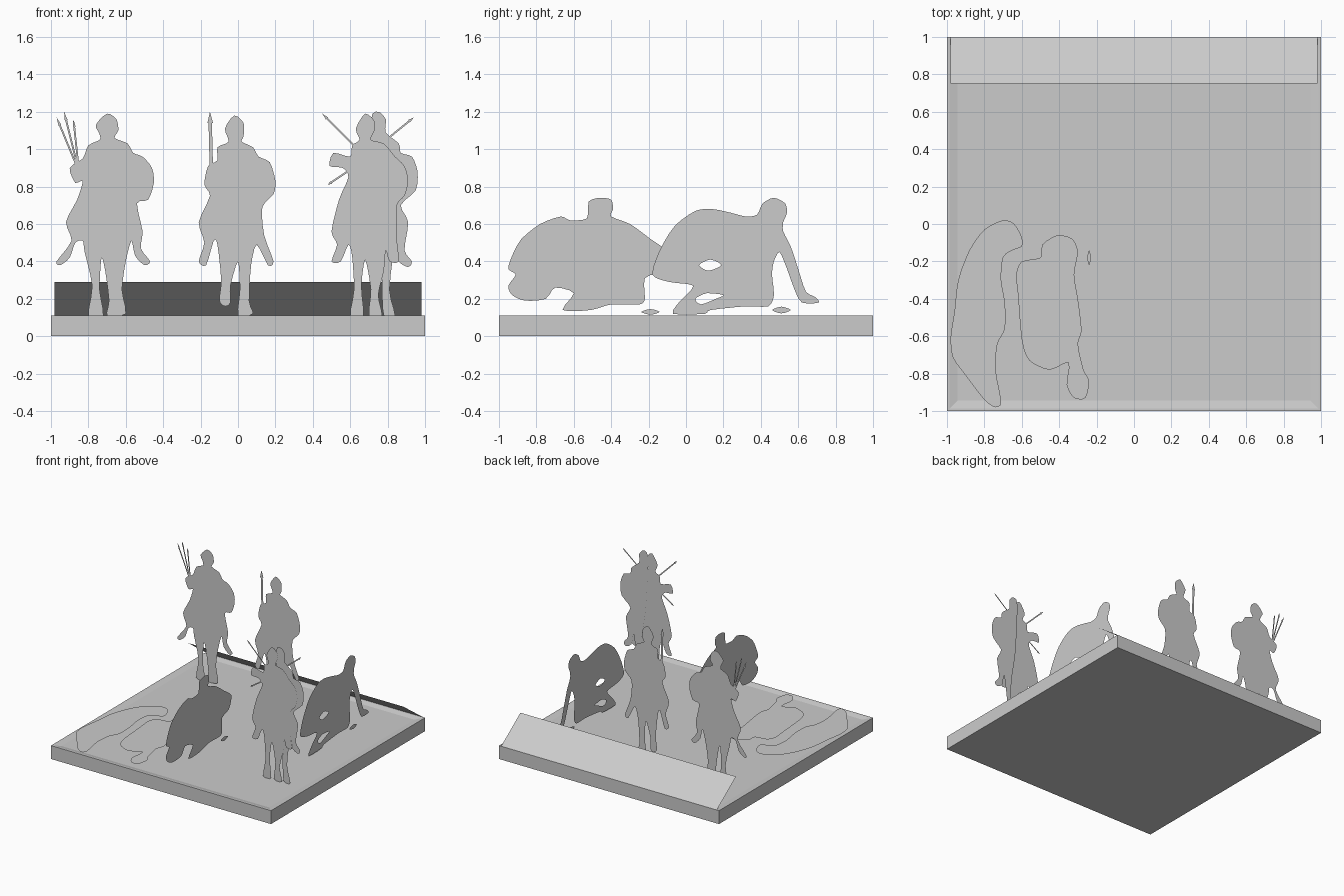
import bpy
import bmesh
from mathutils import Vector
from mathutils.geometry import tessellate_polygon

cube = bpy.data.objects.get("Cube")
if cube:
    bpy.data.objects.remove(cube, do_unlink=True)

STONE = (0.6, 0.6, 0.6, 1)
stone = bpy.data.materials.new("plain grey")
stone.use_nodes = True
stone.diffuse_color = STONE
stone.node_tree.nodes["Principled BSDF"].inputs["Base Color"].default_value = STONE


def add_object(name, bm):
    mesh = bpy.data.meshes.new(name)
    bm.to_mesh(mesh)
    bm.free()
    mesh.materials.append(stone)
    obj = bpy.data.objects.new(name, mesh)
    bpy.context.collection.objects.link(obj)
    return obj


# Placements: map a drawn point in hundredths to the plane the cutout stands in
def facing_front(centre, depth):
    return lambda a, b: Vector((centre + a / 100, depth, b / 100)), Vector((0, -1, 0))


def facing_side(centre):
    return lambda a, b: Vector((centre, a / 100, b / 100)), Vector((1, 0, 0))


def lying(height):
    return lambda a, b: Vector((a / 100, b / 100, height)), Vector((0, 0, 1))


def rounded(points, steps=3):
    """Closed smooth curve through the points."""
    points = [Vector(p) for p in points]
    result = []
    for i, p in enumerate(points):
        before, after, last = points[i - 1], points[(i + 1) % len(points)], points[(i + 2) % len(points)]
        for k in range(steps):
            t = k / steps
            slope_in, slope_out = (after - before) * 0.4, (last - p) * 0.4
            ease = t * t * (3 - 2 * t)
            result.append(p.lerp(after, ease) + slope_in * t * (1 - t) ** 2
                          - slope_out * t * t * (1 - t))
    return result


def cutout(name, placement, outline, holes=(), smooth=True):
    place, normal = placement
    loops = [rounded(loop) if smooth else loop for loop in (outline, *holes)]
    loops = [[place(*p) for p in loop] for loop in loops]
    bm = bmesh.new()
    verts = [bm.verts.new(p) for loop in loops for p in loop]
    for triangle in tessellate_polygon(loops):
        face = bm.faces.new([verts[i] for i in triangle])
        face.normal_update()
        if face.normal.dot(normal) < 0:
            face.normal_flip()
    return add_object(name, bm)


def spear(name, placement, start, end, width=1.6):
    start, end = Vector(start), Vector(end)
    along = (end - start).normalized()
    side = Vector((-along.y, along.x)) * width / 2
    neck = start.lerp(end, 0.85)
    outline = [start - side * 0.6, neck - side * 0.6, neck - side, end,
               neck + side, neck + side * 0.6, start + side * 0.6]
    cutout(name, placement, outline, smooth=False)


def pebble(name, placement, a, b, wide, high):
    cutout(name, placement, [(a - wide, b), (a, b + high), (a + wide, b), (a, b - high)])


# Base slab with a shallow sunken floor inside a sloping rim
bm = bmesh.new()
bmesh.ops.create_cube(bm, size=2)
for v in bm.verts:
    v.co.z = 0.11 if v.co.z > 0 else 0
top = max(bm.faces, key=lambda f: f.calc_center_median().z)
bmesh.ops.inset_region(bm, faces=[top], thickness=0.02)
bmesh.ops.inset_region(bm, faces=[top], thickness=0.06)
for v in top.verts:
    v.co.z -= 0.01
add_object("base", bm)

# Leaning panel along the back edge
bm = bmesh.new()
bm.faces.new([bm.verts.new(p) for p in (
    (0.98, 1, 0.11), (0.98, 0.75, 0.29), (-0.98, 0.75, 0.29), (-0.98, 1, 0.11))])
bm.normal_update()
add_object("back_panel", bm)

# Rider on the right with a bundle of spears
spot = facing_front(-0.7, 0.6)
cutout("right_rider", spot, [
    (0, 119), (5, 116), (6, 110), (4, 106), (11, 103), (14, 98), (19, 96), (24, 90),
    (25, 82), (22, 73), (16, 71), (19, 56), (18, 47), (23, 40), (20, 38), (15, 43),
    (13, 51), (10, 40), (8, 25), (10, 12), (0, 11), (1, 19), (-1, 35), (-3, 42),
    (-4, 25), (-2, 11), (-10, 11), (-8, 27), (-12, 45), (-13, 51), (-17, 50), (-20, 42),
    (-25, 38), (-27, 40), (-19, 51), (-22, 61), (-16, 73), (-13, 83), (-17, 82),
    (-20, 90), (-13, 95), (-10, 102), (-4, 105), (-4, 108), (-6, 113)])
for i, tip in enumerate([(-27, 117), (-23, 120), (-18, 116)]):
    spear(f"right_rider_spear_{i}", spot, (-15, 88), tip)

# Rider in the middle with an upright spear
spot = facing_front(-0.02, 0.52)
cutout("middle_rider", spot, [
    (0, 118), (5, 114), (5, 107), (4, 104), (10, 101), (13, 96), (19, 93), (22, 83),
    (21, 76), (15, 69), (16, 54), (21, 40), (18, 38), (12, 49), (9, 38), (8, 19),
    (10, 12), (2, 11), (3, 25), (2, 40), (-2, 27), (-2, 18), (-5, 16), (-8, 19),
    (-7, 30), (-9, 49), (-11, 51), (-15, 38), (-19, 40), (-16, 50), (-19, 61),
    (-13, 75), (-16, 81), (-14, 91), (-9, 94), (-9, 101), (-3, 104), (-5, 111)])
spear("middle_rider_spear", spot, (-12, 80), (-13, 120), 3)

# Pair of riders on the left, one just behind the other
spot = facing_front(0.68, -0.53)
cutout("left_rider", spot, [
    (0, 119), (5, 115), (5, 110), (3, 105), (10, 103), (16, 96), (21, 91), (23, 83),
    (21, 75), (17, 70), (17, 51), (18, 40), (13, 40), (11, 46), (10, 35), (7, 22),
    (9, 11), (2, 11), (3, 25), (0, 41), (-2, 27), (-1, 11), (-8, 11), (-6, 25),
    (-7, 43), (-9, 49), (-13, 40), (-18, 40), (-15, 49), (-18, 56), (-14, 73),
    (-9, 85), (-12, 90), (-19, 91), (-17, 98), (-8, 96), (-7, 102), (-3, 105), (-5, 111)])
spear("left_rider_raised_spear", spot, (-6, 102), (-23, 119))
spear("left_rider_low_spear", spot, (-8, 89), (-20, 81))
spot = facing_front(0.68, -0.52)
cutout("rear_rider", spot, [
    (7, 120), (11, 116), (11, 109), (18, 103), (19, 98), (25, 96), (28, 88), (27, 78),
    (19, 70), (23, 61), (21, 46), (25, 40), (23, 37), (18, 40), (16, 49), (13, 25),
    (16, 11), (10, 11), (9, 25), (9, 46), (5, 73), (3, 115)])
spear("rear_rider_spear", spot, (10, 104), (26, 117))

# Crouching figure in the middle, seen from the side
spot = facing_side(0.01)
cutout("crouching_figure", spot, [
    (-46, 74), (-40, 73), (-39, 68), (-40, 64), (-30, 60), (-19, 52), (-10, 45),
    (-13, 35), (-22, 31), (-22, 20), (-25, 17), (-40, 17), (-51, 14), (-66, 14),
    (-60, 23), (-70, 26), (-75, 20), (-86, 19), (-93, 22), (-95, 27), (-91, 33),
    (-95, 36), (-93, 43), (-88, 52), (-78, 60), (-67, 64), (-62, 62), (-53, 63), (-52, 72)])
pebble("crouching_figure_stone", spot, -19, 13, 5, 1.5)

# Kneeling figure on the left, propped on one arm
spot = facing_side(0.69)
cutout("kneeling_figure", spot, [
    (47, 74), (53, 71), (54, 66), (52, 61), (52, 56), (56, 48), (60, 36), (64, 24),
    (69, 21), (71, 18), (62, 18), (58, 25), (54, 36), (50, 45), (47, 40), (46, 33),
    (47, 22), (44, 16), (32, 16), (13, 14), (10, 12), (-7, 12), (-3, 19), (4, 27),
    (-9, 29), (-18, 33), (-14, 46), (-6, 59), (5, 67), (14, 68), (24, 66), (32, 64),
    (38, 65), (41, 71)],
    holes=[[(7, 38), (13, 41), (19, 38), (12, 35)],
           [(5, 20), (11, 23), (20, 22), (16, 20), (8, 17)]])
pebble("kneeling_figure_stone", spot, 51, 14, 5, 1.8)

# Two fallen figures on the floor
cutout("outer_fallen_figure", lying(0.12), [
    (-70, 2), (-64, 0), (-60, -7), (-60, -12), (-65, -14), (-70, -18), (-71, -30),
    (-69, -42), (-69, -56), (-73, -64), (-74, -78), (-71, -95), (-74, -98), (-80, -94),
    (-90, -81), (-97, -71), (-98, -60), (-96, -47), (-94, -30), (-88, -14), (-80, -3)])
cutout("inner_fallen_figure", lying(0.13), [
    (-41, -6), (-33, -8), (-30, -15), (-32, -27), (-30, -40), (-28, -57), (-30, -64),
    (-27, -78), (-24, -84), (-26, -93), (-32, -93), (-36, -86), (-35, -74), (-45, -78),
    (-56, -73), (-60, -62), (-62, -38), (-63, -27), (-60, -20), (-50, -18), (-49, -11)])
pebble("fallen_figure_scrap", lying(0.13), -24, -18, 1, 4)
